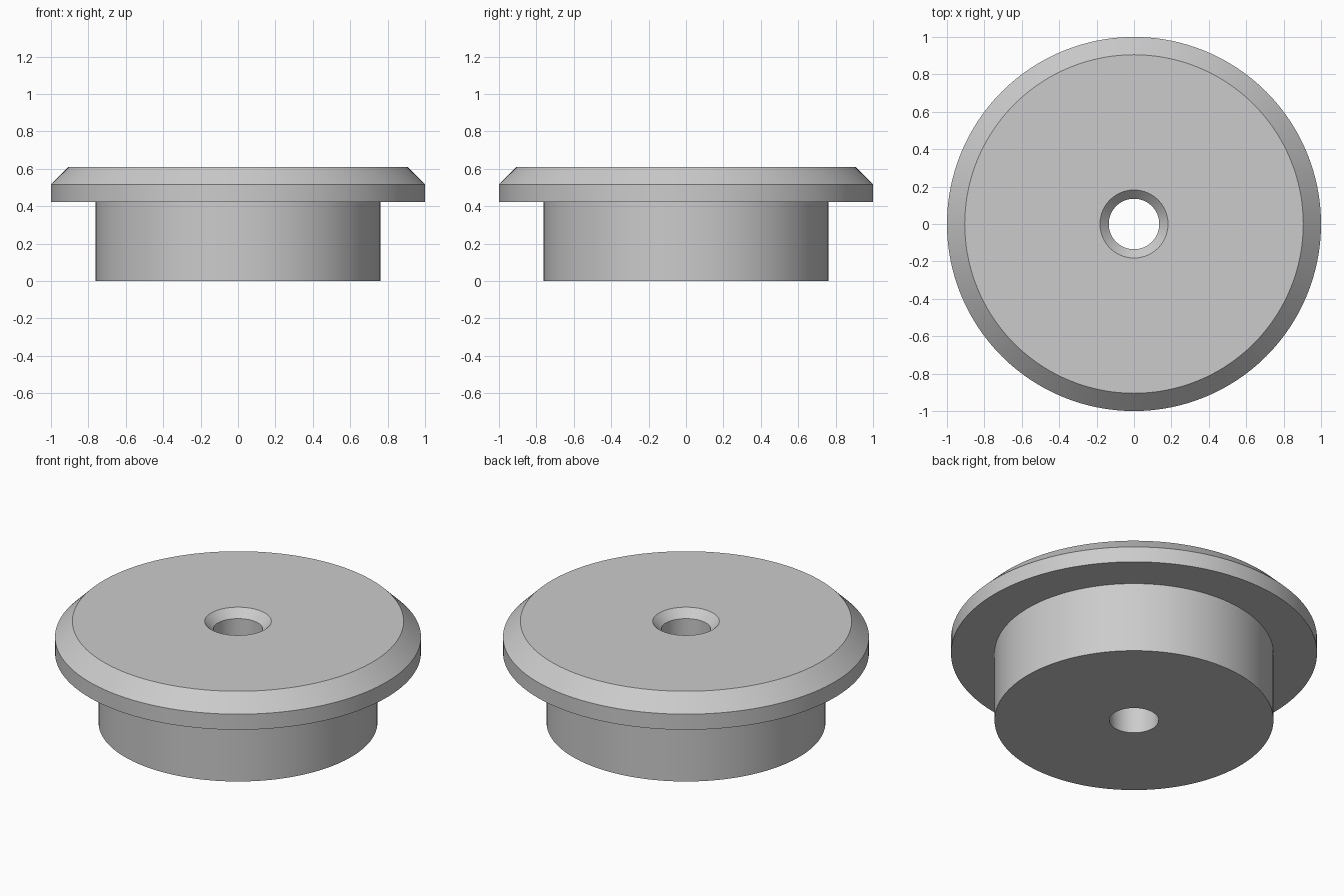
import bpy
import bmesh
import math

cube = bpy.data.objects.get("Cube")
if cube:
    bpy.data.objects.remove(cube, do_unlink=True)

SEGMENTS = 128

# Single grey material
grey = bpy.data.materials.new("plain grey")
grey.use_nodes = True
colour = (0.6, 0.6, 0.6, 1)
grey.diffuse_color = colour
grey.node_tree.nodes["Principled BSDF"].inputs["Base Color"].default_value = colour


def lathe(name, profile, material):
    """Revolve a closed (radius, height) outline around the z axis."""
    bm = bmesh.new()
    verts = [bm.verts.new((r, 0, z)) for r, z in profile]
    edges = [bm.edges.new((a, b)) for a, b in zip(verts, verts[1:] + verts[:1])]
    bmesh.ops.spin(bm, geom=verts + edges, cent=(0, 0, 0), axis=(0, 0, 1),
                   angle=math.tau, steps=SEGMENTS, use_merge=True)
    bmesh.ops.remove_doubles(bm, verts=bm.verts, dist=0.0001)
    bmesh.ops.recalc_face_normals(bm, faces=bm.faces)
    mesh = bpy.data.meshes.new(name)
    bm.to_mesh(mesh)
    bm.free()
    mesh.materials.append(material)
    obj = bpy.data.objects.new(name, mesh)
    bpy.context.collection.objects.link(obj)
    bpy.ops.object.select_all(action="DESELECT")
    obj.select_set(True)
    bpy.context.view_layer.objects.active = obj
    bpy.ops.object.shade_smooth_by_angle(angle=math.radians(30))
    return obj


# Flanged plug: round body, chamfered flange, countersunk through hole
hole, sink = 0.135, 0.182
body, flange, rim = 0.762, 1.0, 0.905
under, shoulder, top = 0.423, 0.517, 0.611
lathe("flanged_plug", [
    (hole, 0), (body, 0), (body, under), (flange, under),
    (flange, shoulder), (rim, top), (sink, top), (hole, top - (sink - hole)),
], grey)
